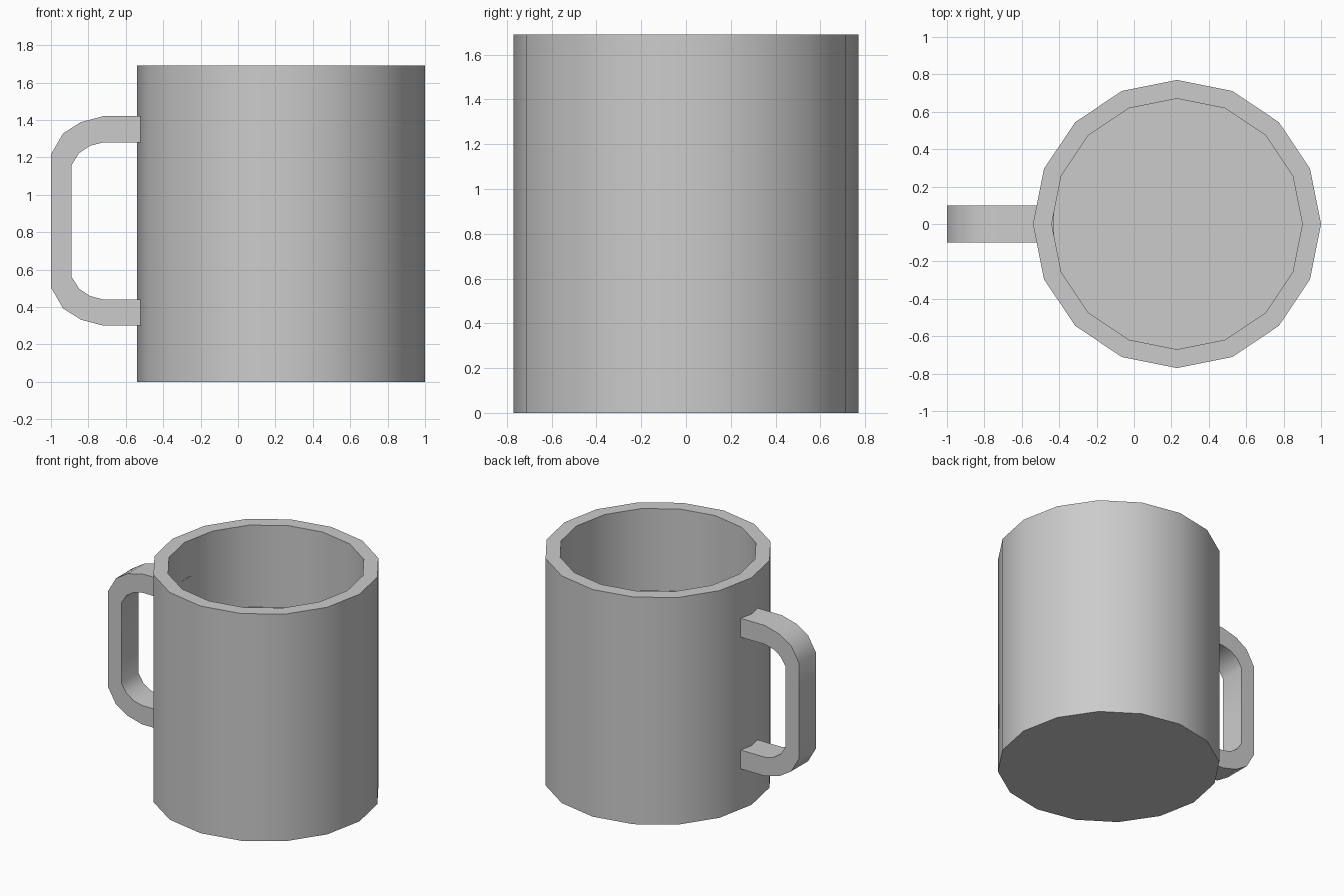
import bpy, bmesh, math

if "Cube" in bpy.data.objects:
    bpy.data.objects.remove(bpy.data.objects["Cube"])

SIDES, CX = 16, 0.23
MID_Z, HALF_W = 0.86, 0.10


def finish(name, bm, angle):
    bmesh.ops.recalc_face_normals(bm, faces=bm.faces)
    me = bpy.data.meshes.new(name)
    bm.to_mesh(me)
    bm.free()
    ob = bpy.data.objects.new(name, me)
    bpy.context.collection.objects.link(ob)
    bpy.ops.object.select_all(action='DESELECT')
    ob.select_set(True)
    bpy.context.view_layer.objects.active = ob
    bpy.ops.object.shade_smooth_by_angle(angle=math.radians(angle))
    return ob


def ring(bm, r, z):
    return [bm.verts.new((CX + r * math.cos(2 * math.pi * i / SIDES),
                          r * math.sin(2 * math.pi * i / SIDES), z))
            for i in range(SIDES)]


def bridge(bm, a, b):
    n = len(a)
    for i in range(n):
        j = (i + 1) % n
        bm.faces.new((a[i], a[j], b[j], b[i]))


# Cup: closed base, outer wall, flat rim, inner wall and floor
bm = bmesh.new()
rings = [ring(bm, r, z) for r, z in
         ((0.77, 0.0), (0.77, 1.69), (0.67, 1.69), (0.67, 0.10))]
for a, b in zip(rings, rings[1:]):
    bridge(bm, a, b)
bm.faces.new(rings[0])
bm.faces.new(rings[-1])
finish("cup", bm, 35)

# Drink: flat surface part way down the cup
bm = bmesh.new()
surface = bm.faces.new(ring(bm, 0.67, 1.08))
drink = finish("drink_surface", bm, 35)
if drink.data.polygons[0].normal.z < 0:
    drink.data.flip_normals()

# Handle: top half of the band (outer, inner points), mirrored downward
top = [((-0.428, 1.42), (-0.428, 1.28)),
       ((-0.72, 1.42), (-0.72, 1.28)),
       ((-0.84, 1.388), (-0.79, 1.262)),
       ((-0.935, 1.328), (-0.85, 1.222)),
       ((-1.0, 1.216), (-0.89, 1.158))]
bottom = [tuple((x, 2 * MID_Z - z) for x, z in pair) for pair in reversed(top)]
bm = bmesh.new()
sections = []
for (ox, oz), (ix, iz) in top + bottom:
    sections.append([bm.verts.new(p) for p in
                     ((ox, -HALF_W, oz), (ox, HALF_W, oz),
                      (ix, HALF_W, iz), (ix, -HALF_W, iz))])
for a, b in zip(sections, sections[1:]):
    bridge(bm, a, b)
bm.faces.new(sections[0])
bm.faces.new(sections[-1])
finish("handle", bm, 35)
